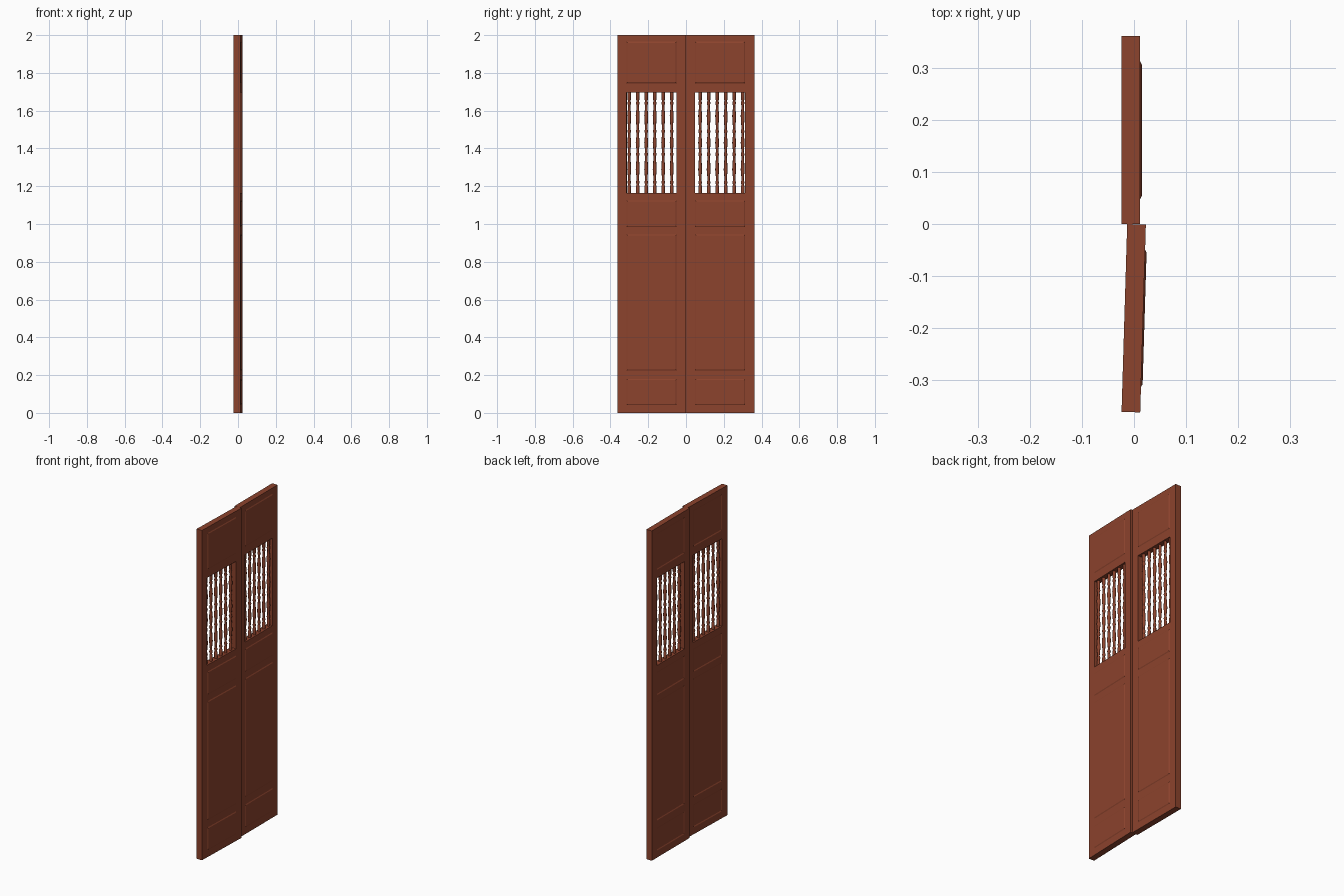
import bpy, bmesh, math
from mathutils import Matrix

if "Cube" in bpy.data.objects:
    bpy.data.objects.remove(bpy.data.objects["Cube"])

wood = bpy.data.materials.new("red_brown_wood")
wood.diffuse_color = (0.262, 0.056, 0.026, 1)
wood.use_nodes = True
wood.node_tree.nodes["Principled BSDF"].inputs["Base Color"].default_value = wood.diffuse_color

BACK, FRONT, WIDTH = -0.024, 0.012, 0.362
Y = [0, 0.048, 0.313, WIDTH]
Z = [0, 0.042, 0.18, 0.225, 0.945, 0.985, 1.125, 1.165, 1.695, 1.745, 1.965, 2.0]
WINDOW = 7                       # row of the open grille
PANELS = (1, 3, 5, 9)            # rows holding raised panels


def finish(bm, name, side, smooth=False):
    """Mirror for the left leaf, swing that leaf slightly open, make the object."""
    if side < 0:
        bm.transform(Matrix.Scale(-1, 4, (0, 1, 0)))
        hinge = Matrix.Translation((BACK, -WIDTH, 0))
        bm.transform(hinge @ Matrix.Rotation(-0.030, 4, 'Z') @ hinge.inverted())
    bmesh.ops.recalc_face_normals(bm, faces=bm.faces)
    me = bpy.data.meshes.new(name)
    bm.to_mesh(me)
    bm.free()
    me.materials.append(wood)
    ob = bpy.data.objects.new(name, me)
    bpy.context.collection.objects.link(ob)
    if smooth:
        for p in me.polygons:
            p.use_smooth = True
    return ob


def door_leaf(name, side):
    bm = bmesh.new()
    # flat board with the window cell left open
    v = [[bm.verts.new((BACK, y, z)) for y in Y] for z in Z]
    for r in range(len(Z) - 1):
        for c in range(3):
            if r == WINDOW and c == 1:
                continue
            bm.faces.new((v[r][c], v[r][c + 1], v[r + 1][c + 1], v[r + 1][c]))
    ext = bmesh.ops.extrude_face_region(bm, geom=bm.faces[:], use_keep_orig=True)
    bmesh.ops.translate(bm, vec=(FRONT - BACK, 0, 0),
                        verts=[e for e in ext["geom"] if isinstance(e, bmesh.types.BMVert)])
    bmesh.ops.recalc_face_normals(bm, faces=bm.faces)
    # bevelled panels: raised on the front, sunk on the back
    for sign, depth in ((1, 0.003), (-1, -0.003)):
        cells = []
        for f in bm.faces:
            m = f.calc_center_median()
            if f.normal.x * sign > 0.9 and Y[1] < m.y < Y[2] and \
               any(Z[r] < m.z < Z[r + 1] for r in PANELS):
                cells.append(f)
        bmesh.ops.inset_individual(bm, faces=cells, thickness=0.008, depth=depth)
    finish(bm, name, side)


def balusters(name, side):
    # half of the turned profile (radius, height fraction), mirrored about the middle
    half = [(0.009, 0), (0.009, 0.07), (0.006, 0.08), (0.010, 0.105), (0.006, 0.13),
            (0.007, 0.16), (0.0105, 0.23), (0.008, 0.31), (0.006, 0.36),
            (0.010, 0.385), (0.006, 0.41), (0.0075, 0.44), (0.0105, 0.5)]
    prof = half + [(r, 1 - t) for r, t in reversed(half[:-1])]
    z0, z1, n = Z[WINDOW], Z[WINDOW + 1], 12
    bm = bmesh.new()
    for i in range(6):
        y = 0.075 + i * 0.045
        rings = [[bm.verts.new((-0.006 + r * math.cos(2 * math.pi * k / n),
                                y + r * math.sin(2 * math.pi * k / n),
                                z0 + t * (z1 - z0))) for k in range(n)] for r, t in prof]
        for a, b in zip(rings, rings[1:]):
            for k in range(n):
                j = (k + 1) % n
                bm.faces.new((a[k], a[j], b[j], b[k]))
    finish(bm, name, side, smooth=True)


for side, tag in ((1, "fixed"), (-1, "ajar")):
    door_leaf(tag + "_door_leaf", side)
    balusters(tag + "_window_balusters", side)
